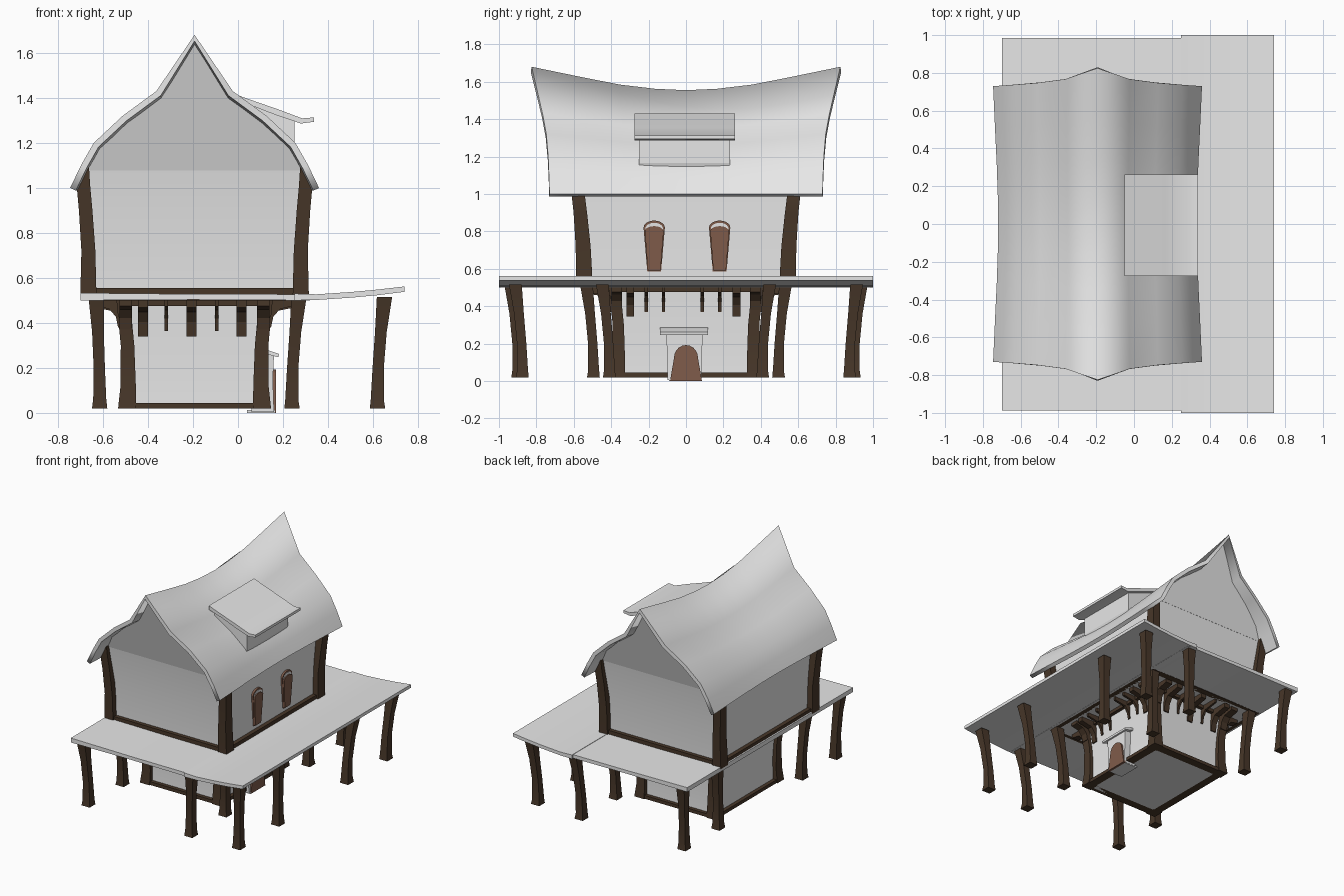
import bpy, bmesh, math

if "Cube" in bpy.data.objects:
    bpy.data.objects.remove(bpy.data.objects["Cube"])

CX = -0.193  # centre line of the house body


def material(name, rgb):
    m = bpy.data.materials.new(name)
    m.diffuse_color = (*rgb, 1)
    m.use_nodes = True
    m.node_tree.nodes["Principled BSDF"].inputs["Base Color"].default_value = m.diffuse_color
    return m


GREY = material("pale grey", (0.8, 0.8, 0.8))
WOOD = material("dark wood", (0.064, 0.038, 0.022))
DOOR = material("red brown wood", (0.215, 0.107, 0.07))


def make(name, verts, faces, mat, smooth=False, solid=0):
    me = bpy.data.meshes.new(name)
    bm = bmesh.new()
    vs = [bm.verts.new(v) for v in verts]
    for f in faces:
        bm.faces.new([vs[i] for i in f])
    bmesh.ops.recalc_face_normals(bm, faces=bm.faces[:])
    if solid:
        if sum(f.normal.z for f in bm.faces) < 0:
            bmesh.ops.reverse_faces(bm, faces=bm.faces[:])
        for f in bm.faces:
            f.smooth = True
        for e in bm.edges:
            e.smooth = not e.is_boundary
    bm.to_mesh(me)
    bm.free()
    me.materials.append(mat)
    ob = bpy.data.objects.new(name, me)
    bpy.context.collection.objects.link(ob)
    if solid:
        mod = ob.modifiers.new("thickness", 'SOLIDIFY')
        mod.thickness, mod.offset = solid, -1
    elif smooth:
        bpy.context.view_layer.objects.active = ob
        ob.select_set(True)
        bpy.ops.object.shade_smooth_by_angle(angle=math.radians(35))
        ob.select_set(False)
    return ob


def rings(name, loops, mat, smooth=False):
    """Skin a stack of equal loops and cap both ends."""
    n = len(loops[0])
    verts = [v for l in loops for v in l]
    faces = [(k * n + i, k * n + (i + 1) % n, (k + 1) * n + (i + 1) % n, (k + 1) * n + i)
             for k in range(len(loops) - 1) for i in range(n)]
    faces += [tuple(range(n)), tuple(range(len(verts) - n, len(verts)))]
    return make(name, verts, faces, mat, smooth)


def loft(name, secs, mat, smooth=True):
    """Rectangular sections (cx, cy, z, half x, half y)."""
    return rings(name, [[(x - a, y - b, z), (x + a, y - b, z), (x + a, y + b, z), (x - a, y + b, z)]
                        for x, y, z, a, b in secs], mat, smooth)


def box(name, x0, x1, y0, y1, z0, z1, mat):
    x, y, a, b = (x0 + x1) / 2, (y0 + y1) / 2, (x1 - x0) / 2, (y1 - y0) / 2
    return loft(name, [(x, y, z0, a, b), (x, y, z1, a, b)], mat)


def extrude_y(name, pts, y0, y1, mat, smooth=False):
    return rings(name, [[(x, y, z) for x, z in pts] for y in (y0, y1)], mat, smooth)


def sill(name, hx, hy, w, z0, z1):
    """Four beams around a rectangular storey."""
    for s in (-1, 1):
        loft(name, [(CX, s * hy, z, hx + w, w) for z in (z0, z1)], WOOD)
        loft(name, [(CX + s * hx, 0, z, w, hy + w) for z in (z0, z1)], WOOD)


# Walls of both storeys
loft("lower_walls", [(CX, 0, .02, .305, .37), (CX, 0, .2, .298, .362), (CX, 0, .5, .315, .38)], GREY)
loft("upper_walls", [(CX, 0, .5, .465, .545), (CX, 0, .8, .463, .55), (CX, 0, 1.08, .47, .59)], GREY)
sill("lower_sill", .3, .365, .032, .02, .045)
sill("lower_top_beam", .315, .38, .025, .475, .505)
sill("upper_sill", .47, .55, .025, .5, .556)

# Corner posts of both storeys
for sx in (-1, 1):
    for sy in (-1, 1):
        loft("lower_corner_post", [(CX + sx * x, sy * y, z, w, w) for x, y, z, w in
             ((.3, .365, .02, .04), (.295, .36, .12, .034), (.298, .362, .3, .03), (.317, .382, .5, .03))], WOOD)
        loft("upper_corner_post", [(CX + sx * x, sy * y, z, w, v) for x, y, z, w, v in
             ((.472, .543, .52, .036, .044), (.472, .55, .72, .031, .04), (.484, .565, .9, .03, .036),
              (.494, .578, 1.01, .03, .035), (.481, .584, 1.09, .012, .035))], WOOD)

# Porch posts, bowed outward at the top
for sy in (-1, 1):
    for x, y in ((-.615, .9), (.24, .9), (.62, .875), (-.615, .495), (.24, .495), (.62, .41)):
        sx = -.5 if x < 0 else 1
        loft("porch_post", [(x + sx * d, sy * (y + d * 1.2), z, w, w) for d, z, w in
             ((0, .02, .034), (-.001, .06, .029), (.003, .2, .025), (.015, .36, .026), (.031, .515, .034))], WOOD)

# Porch canopy: flat part and upswept right part
extrude_y("canopy_flat", [(-.7, .5), (-.2, .503), (.32, .5), (.32, .527), (-.2, .528), (-.7, .533)],
          -.988, .985, GREY)
extrude_y("canopy_right", [(.25, .5), (.35, .502), (.5, .512), (.62, .523), (.74, .538),
                           (.74, .562), (.62, .548), (.5, .537), (.35, .527), (.25, .53)], -1, 1, GREY, True)


# Curved brackets under the overhang
def bracket(side, pos, w, drop, base, reach):
    prof = [(0, .5), (0, .5 - drop), (.02, .5 - drop), (.03, .5 - drop * .6), (.06, .5 - drop * .32),
            (reach, .5 - drop * .2), (reach, .5)]
    dirs = {"front": (0, -1), "back": (0, 1), "left": (-1, 0), "right": (1, 0)}
    ox, oy = dirs[side]
    rings(side + "_bracket", [[(CX + ox * (base + o) + abs(oy) * p, oy * (base + o) + abs(ox) * p, z)
                               for o, z in prof] for p in (pos - w, pos + w)], WOOD)


for side in ("front", "back"):
    for p in (-.23, -.013, .208):
        bracket(side, p, .022, .16, .36, .17)
    for p in (-.125, .098):
        bracket(side, p, .008, .135, .36, .17)
    for p in (-.305, .305):
        bracket(side, p, .028, .13, .385, .14)
for side in ("left", "right"):
    for p in (-.298, .27):
        bracket(side, p, .021, .155, .295, .15)
    for p in (-.213, -.12, .087, .18):
        bracket(side, p, .009, .13, .295, .15)
    for p in (-.37, .37):
        bracket(side, p, .028, .12, .32, .12)

# Roof: swept-up gable profile (half width, height, end y), sagging toward the middle
HALF = ((.553, 1.0, .73), (.505, 1.1, .733), (.448, 1.2, .737), (.32, 1.32, .747), (.17, 1.43, .767))
PROF = [(-x, z, y) for x, z, y in HALF] + [(0, 1.68, .825)] + [(x, z, y) for x, z, y in HALF[::-1]]
STATIONS = ((-1, 1, 1), (-.7, .925, .982), (-.43, .86, .965), (-.2, .827, .955), (0, .816, .952),
            (.2, .827, .955), (.43, .86, .965), (.7, .925, .982), (1, 1, 1))
rv = [(CX + x * sx, y * t, 1 + (z - 1) * sz) for t, sz, sx in STATIONS for x, z, y in PROF]
n = len(PROF)
make("main_roof", rv, [(k * n + i, k * n + i + 1, (k + 1) * n + i + 1, (k + 1) * n + i)
     for k in range(len(STATIONS) - 1) for i in range(n - 1)], GREY, True, .028)

# Attic body with gables leaning outward
rings("attic_gables", [[(CX + x * sx * .95, t * (.585 + max(0, z - 1.08) * .3), 1.05 + (z - 1.05) * sz - .022)
                        for x, z, y in PROF[1:-1]] for t, sz, sx in STATIONS], GREY)

# Dormer
extrude_y("dormer_body", [(-.02, 1.2), (.24, 1.13), (.25, 1.165), (.25, 1.31), (.1, 1.36), (-.02, 1.39)],
          -.25, .235, GREY)
extrude_y("dormer_roof", [(-.05, 1.43), (.06, 1.39), (.17, 1.352), (.285, 1.309), (.338, 1.313),
                          (.338, 1.294), (.28, 1.286), (.165, 1.325), (.055, 1.368), (-.05, 1.4)],
          -.275, .262, GREY, True)


# Arched plates facing +x: half widths at bottom and spring line
def arch(name, yc, hb, hs, z0, zs, zt, x0, x1, lean, mat):
    pts = [(yc - hb, z0), (yc + hb, z0)]
    pts += [(yc + hs * math.cos(a), zs + (zt - zs) * math.sin(a))
            for a in (math.pi * i / 10 for i in range(11))]
    rings(name, [[(x + lean * (z - z0), y, z) for y, z in pts] for x in (x0, x1)], mat)


for y in (-.17, .18):
    arch("window_frame", y, .037, .057, .585, .82, .858, .255, .278, .03, DOOR)
    arch("window_recess", y, .03, .047, .6, .815, .846, .27, .281, .03, GREY)
    arch("window_leaf", y, .034, .05, .59, .8, .828, .27, .288, .03, DOOR)

# Entrance porch, cap, doorstep and door
loft("entrance_block", [(.11, -.008, .005, .05, .09), (.11, -.008, .15, .045, .092), (.11, -.008, .26, .05, .1)], GREY)
extrude_y("entrance_cap", [(.08, .272), (.125, .262), (.18, .247), (.182, .262), (.13, .28), (.08, .292)],
          -.14, .118, GREY)
box("doorstep", .04, .165, -.09, .08, 0, .012, GREY)
arch("door", 0, .085, .064, 0, .125, .192, .15, .168, 0, DOOR)
